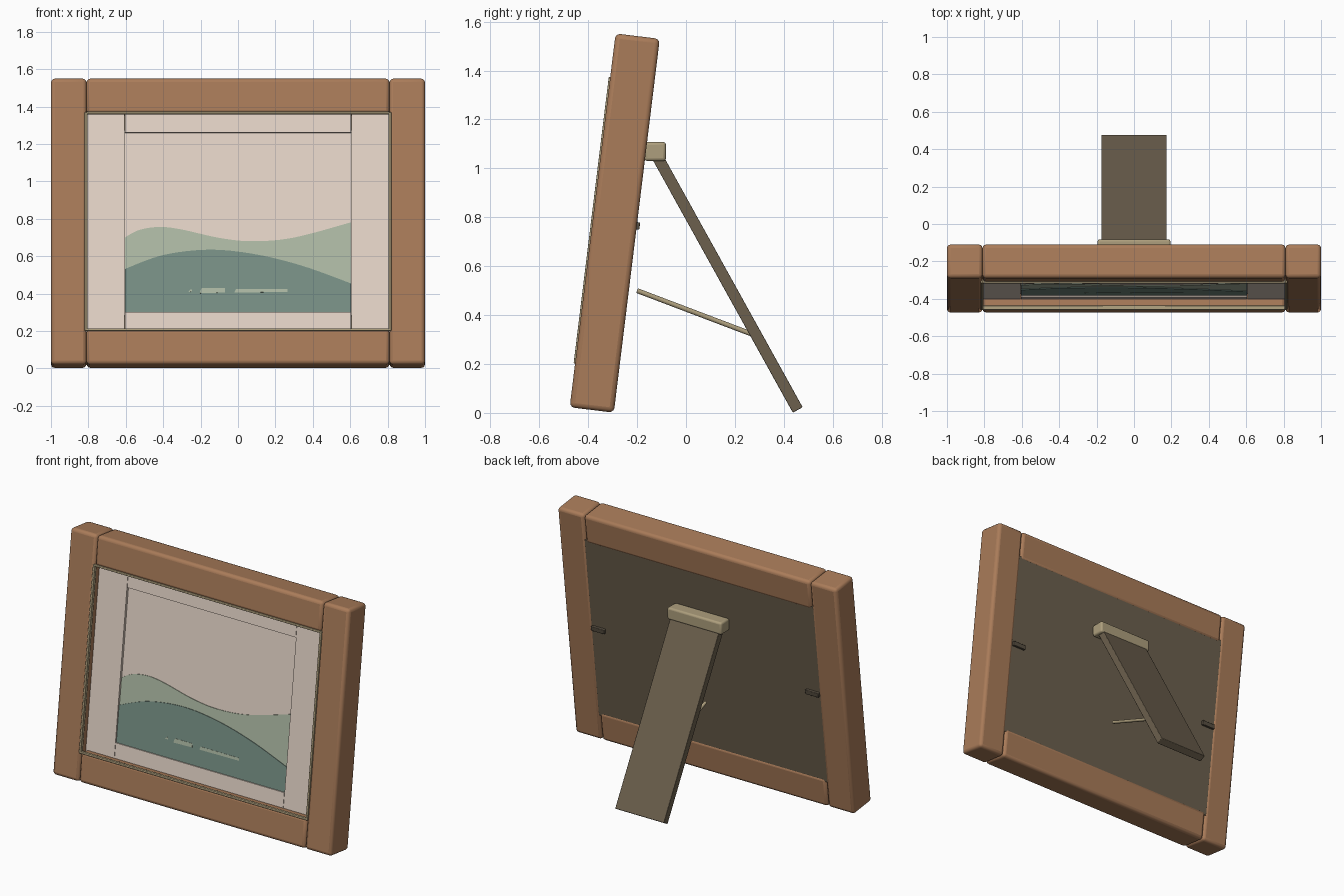
import bpy, bmesh, math
from mathutils import Matrix, Vector

if "Cube" in bpy.data.objects:
    bpy.data.objects.remove(bpy.data.objects["Cube"])

def material(name, rgb):
    m = bpy.data.materials.new(name)
    m.diffuse_color = (*rgb, 1)
    m.use_nodes = True
    m.node_tree.nodes["Principled BSDF"].inputs["Base Color"].default_value = m.diffuse_color
    return m

WOOD = material("warm wood", (0.40, 0.20, 0.10))
CREAM = material("cream paper", (0.79, 0.67, 0.58))
FAR = material("pale green", (0.43, 0.50, 0.38))
NEAR = material("deep green", (0.19, 0.285, 0.24))
BACK = material("dark board", (0.15, 0.117, 0.075))
BRASS = material("dull brass", (0.42, 0.345, 0.205))
METAL = material("dark metal", (0.10, 0.08, 0.055))

# frame space: origin at the bottom back edge, leaning back by 7 degrees
TILT = Matrix.Translation((0, -0.295, 0.001)) @ Matrix.Rotation(math.radians(-7), 4, 'X')

def finish(name, bm, mat, matrix, bevel=0):
    bmesh.ops.recalc_face_normals(bm, faces=bm.faces)
    me = bpy.data.meshes.new(name)
    bm.to_mesh(me)
    bm.free()
    me.materials.append(mat)
    me.transform(matrix)
    ob = bpy.data.objects.new(name, me)
    bpy.context.collection.objects.link(ob)
    if bevel:
        b = ob.modifiers.new("Bevel", 'BEVEL')
        b.width, b.segments = bevel, 3
        bpy.context.view_layer.objects.active = ob
        ob.select_set(True)
        bpy.ops.object.shade_smooth_by_angle(angle=math.radians(40))
        ob.select_set(False)
    return ob

def box(name, x, y, z, mat, bevel=0, matrix=TILT):
    bm = bmesh.new()
    bmesh.ops.create_cube(bm, size=1)
    for v in bm.verts:
        v.co = [r[0] if c < 0 else r[1] for c, r in zip(v.co, (x, y, z))]
    return finish(name, bm, mat, matrix, bevel)

def plate(name, pts, y, depth, mat):
    """Thin upright plate from an x-z outline."""
    bm = bmesh.new()
    f = bm.faces.new([bm.verts.new((x, y, z)) for x, z in pts])
    ext = bmesh.ops.extrude_face_region(bm, geom=[f])
    bmesh.ops.translate(bm, vec=(0, depth, 0),
                        verts=[g for g in ext["geom"] if isinstance(g, bmesh.types.BMVert)])
    return finish(name, bm, mat, TILT)

def smooth_curve(keys, n=48):
    """Catmull-Rom samples through keys with rising x."""
    k = [keys[0]] + keys + [keys[-1]]
    per = n // (len(keys) - 1)
    out = []
    for i in range(1, len(k) - 2):
        a, b, c, d = [Vector(p) for p in k[i - 1:i + 3]]
        for j in range(per):
            t = j / per
            out.append(tuple(0.5 * (2 * b + (c - a) * t + (2 * a - 5 * b + 4 * c - d) * t * t
                                    + (3 * b - a - 3 * c + d) * t ** 3)))
    return out + [keys[-1]]

# wooden frame, mat sides, trim and clips mirrored left and right
for side, s in (("left", -1), ("right", 1)):
    def span(a, b):
        return tuple(sorted((s * a, s * b)))
    box(f"{side}_stile", span(0.81, 1.0), (-0.182, 0), (0, 1.54), WOOD, 0.02)
    box(f"{side}_mat", span(0.606, 0.83), (-0.13, -0.105), (0.17, 1.37), CREAM)
    box(f"{side}_trim", span(0.805, 0.82), (-0.188, -0.165), (0.18, 1.357), BRASS, 0.004)
    box(f"{side}_clip", span(0.72, 0.815), (-0.012, 0.012), (0.755, 0.785), METAL, 0.004)

# rails, mat strips and trim mirrored top and bottom
for side, top in (("bottom", False), ("top", True)):
    def rise(a, b):
        return (1.54 - b, 1.54 - a) if top else (a, b)
    box(f"{side}_rail", (-0.81, 0.81), (-0.182, 0), rise(0, 0.19), WOOD, 0.02)
    box(f"{side}_mat", (-0.604, 0.604), (-0.13, -0.105), rise(0.17, 0.286), CREAM)
    box(f"{side}_trim", (-0.81, 0.81), (-0.188, -0.165), rise(0.18, 0.193), BRASS, 0.004)

# backing board and picture
box("backing_board", (-0.83, 0.83), (-0.09, -0.004), (0.17, 1.37), BACK)
box("picture_sky", (-0.62, 0.62), (-0.114, -0.09), (0.27, 1.27), CREAM)

far = smooth_curve([(-0.605, 0.69), (-0.53, 0.73), (-0.42, 0.747), (-0.3, 0.733), (-0.1, 0.688),
                    (0.08, 0.67), (0.3, 0.69), (0.605, 0.772)])
near = smooth_curve([(-0.605, 0.52), (-0.4, 0.595), (-0.15, 0.624), (0.1, 0.598),
                     (0.35, 0.535), (0.605, 0.442)])
base = [(0.605, 0.286), (-0.605, 0.286)]
plate("far_hill", far + base, -0.118, 0.006, FAR)
plate("near_hill", near + base, -0.122, 0.006, NEAR)

# pale patches on the near hill
for i, (x0, x1, h) in enumerate([(-0.265, -0.245, 0.007), (-0.205, -0.07, 0.014), (-0.02, 0.265, 0.01)]):
    c = 0.4 / 0.9925
    plate(f"meadow_patch_{i + 1}", [(x0, c - h), (x1, c - h * 0.7), (x1, c + h), (x0 + 0.01, c + h)],
          -0.1235, 0.004, FAR)

# hinge block and leaning prop leg
I = Matrix.Identity(4)
box("hinge_block", (-0.195, 0.195), (-0.17, -0.082), (1.03, 1.108), BRASS, 0.012, I)
leg = Matrix.Translation((0, 0.457, 0.012)) @ Matrix.Rotation(math.radians(29), 4, 'X')
box("prop_leg", (-0.175, 0.175), (-0.023, 0.023), (0, 1.18), BACK, 0.004, leg)

# stay rod between the frame and the leg
a, b = Vector((0, -0.2, 0.5)), Vector((0, 0.275, 0.32))
bm = bmesh.new()
bmesh.ops.create_cone(bm, cap_ends=True, segments=16, radius1=0.01, radius2=0.01, depth=(b - a).length)
rod = Matrix.Translation((a + b) / 2) @ (b - a).to_track_quat('Z', 'Y').to_matrix().to_4x4()
ob = finish("stay_rod", bm, BRASS, rod)
bpy.context.view_layer.objects.active = ob
ob.select_set(True)
bpy.ops.object.shade_smooth_by_angle(angle=math.radians(40))
